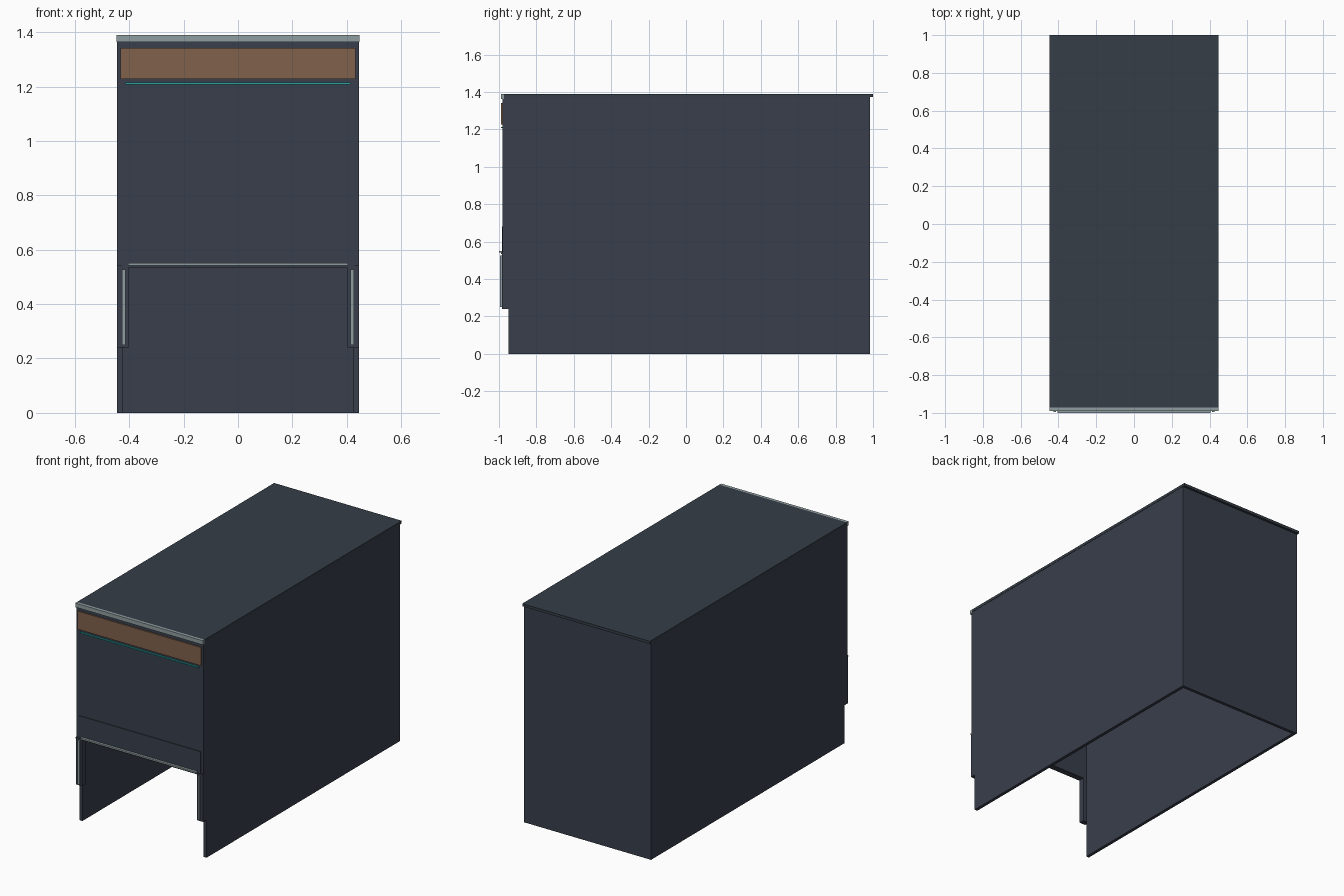
import bpy

if "Cube" in bpy.data.objects:
    bpy.data.objects.remove(bpy.data.objects["Cube"])


def material(name, rgb):
    m = bpy.data.materials.new(name)
    m.diffuse_color = (*rgb, 1)
    m.use_nodes = True
    m.node_tree.nodes["Principled BSDF"].inputs["Base Color"].default_value = m.diffuse_color
    return m


SLATE = material("slate", (0.040, 0.049, 0.070))
TOP = material("slate_top", (0.036, 0.048, 0.062))
WOOD = material("wood_brown", (0.215, 0.120, 0.072))
TEAL = material("teal", (0.02, 0.36, 0.36))
METAL = material("pale_metal", (0.28, 0.34, 0.35))


def box(name, x, y, z, mat):
    """Box from (min, max) ranges along each axis."""
    bpy.ops.mesh.primitive_cube_add(size=1)
    o = bpy.context.object
    o.name = name
    for v in o.data.vertices:
        v.co = [r[0] if c < 0 else r[1] for c, r in zip(v.co, (x, y, z))]
    o.data.materials.append(mat)
    return o


def pair(name, x, y, z, mat):
    """Same box on the right and mirrored to the left."""
    box("right_" + name, x, y, z, mat)
    box("left_" + name, (-x[1], -x[0]), y, z, mat)


# Open-bottomed shell
pair("side_wall", (0.425, 0.445), (-0.95, 0.985), (0, 1.373), SLATE)
box("back_wall", (-0.425, 0.425), (0.965, 0.985), (0, 1.373), SLATE)
box("top_slab", (-0.447, 0.447), (-0.972, 1.0), (1.373, 1.39), TOP)

# Front panel above the opening, with its raised lower band and lip
box("front_panel", (-0.445, 0.445), (-0.98, -0.95), (0.538, 1.373), SLATE)
box("lower_band", (-0.428, 0.428), (-0.985, -0.98), (0.54, 0.68), SLATE)
box("bottom_lip", (-0.445, 0.445), (-0.99, -0.95), (0.533, 0.541), SLATE)
box("lip_strip", (-0.405, 0.405), (-1.0, -0.985), (0.541, 0.551), METAL)

# Top front trim, wood fascia and light strip
box("top_trim", (-0.447, 0.447), (-0.99, -0.972), (1.364, 1.39), METAL)
box("wood_fascia", (-0.432, 0.432), (-0.988, -0.98), (1.227, 1.342), WOOD)
box("light_strip", (-0.413, 0.413), (-0.99, -0.98), (1.207, 1.214), TEAL)

# Posts beside the opening with inlaid strips
pair("post", (0.403, 0.445), (-0.985, -0.95), (0.24, 0.535), SLATE)
pair("post_strip", (0.414, 0.427), (-0.994, -0.985), (0.25, 0.527), METAL)
